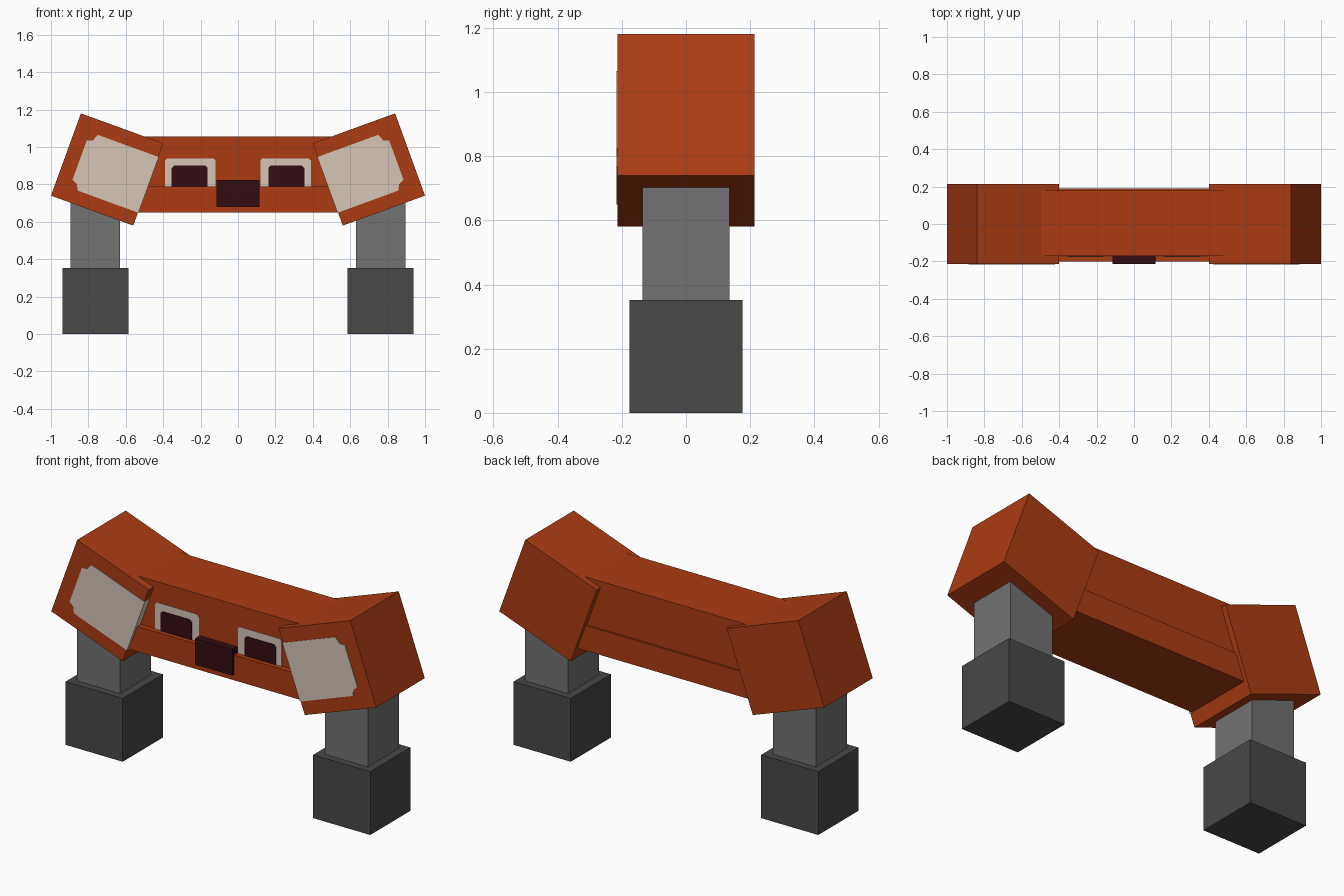
import bpy, bmesh
from math import radians
from mathutils import Matrix

cube = bpy.data.objects.get("Cube")
if cube:
    bpy.data.objects.remove(cube, do_unlink=True)


def material(name, r, g, b):
    m = bpy.data.materials.new(name)
    m.use_nodes = True
    m.diffuse_color = (r, g, b, 1)
    m.node_tree.nodes["Principled BSDF"].inputs["Base Color"].default_value = (r, g, b, 1)
    return m


orange = material("rust orange", 0.41, 0.045, 0.006)
cream = material("cream", 0.68, 0.56, 0.47)
maroon = material("dark maroon", 0.032, 0.004, 0.006)
leg_grey = material("mid grey", 0.168, 0.168, 0.172)
foot_grey = material("dark grey", 0.065, 0.065, 0.065)


def prism(name, outline, y0, y1, mat, matrix=None):
    """Extrude an outline in the x-z plane from y0 to y1."""
    bm = bmesh.new()
    front = bm.faces.new([bm.verts.new((x, y0, z)) for x, z in outline])
    ext = bmesh.ops.extrude_face_region(bm, geom=[front])
    moved = [v for v in ext["geom"] if isinstance(v, bmesh.types.BMVert)]
    bmesh.ops.translate(bm, verts=moved, vec=(0, y1 - y0, 0))
    if matrix:
        bm.transform(matrix)
    bmesh.ops.recalc_face_normals(bm, faces=bm.faces)
    mesh = bpy.data.meshes.new(name)
    bm.to_mesh(mesh)
    bm.free()
    mesh.materials.append(mat)
    ob = bpy.data.objects.new(name, mesh)
    bpy.context.collection.objects.link(ob)
    return ob


def box(name, x0, x1, y0, y1, z0, z1, mat, matrix=None):
    return prism(name, [(x0, z0), (x1, z0), (x1, z1), (x0, z1)], y0, y1, mat, matrix)


def arch(x0, x1, z0, z1, c):
    """Rectangle with clipped top corners."""
    return [(x0, z0), (x1, z0), (x1, z1 - c), (x1 - c, z1), (x0 + c, z1), (x0, z1 - c)]


# Central beam: recessed upper part on a wider lower ledge
box("beam_upper", -0.56, 0.56, -0.17, 0.18, 0.7, 1.055, orange)
box("beam_lower", -0.6, 0.6, -0.2, 0.19, 0.65, 0.79, orange)
box("nose", -0.115, 0.115, -0.213, -0.16, 0.68, 0.825, maroon)

# Face patch on each shoulder, running off its inner edge (local x points inwards)
H = 0.234
patch = [(H, 0.157), (-0.11, 0.157), (-0.125, 0.12), (-0.155, 0.11),
         (-0.155, -0.115), (-0.125, -0.128), (-0.11, -0.16), (H, -0.16)]

for side, s in (("left", 1), ("right", -1)):
    mirror = Matrix.Diagonal((-s, 1, 1, 1))
    # Tilted shoulder block
    tilt = mirror @ Matrix.Translation((-0.7, 0, 0.88)) @ Matrix.Rotation(radians(20), 4, "Y")
    box(side + "_shoulder", -H, H, -0.213, 0.213, -H, H, orange, tilt)
    prism(side + "_shoulder_patch", patch, -0.216, -0.212, cream, tilt)
    box(side + "_shoulder_inner_patch", H - 0.001, H + 0.003, -0.216, -0.16, -0.16, 0.157, cream, tilt)
    # Eye with a pale surround
    prism(side + "_eye_surround", arch(-0.39, -0.12, 0.785, 0.94, 0.012), -0.173, -0.169, cream, mirror)
    prism(side + "_eye", arch(-0.355, -0.163, 0.785, 0.9, 0.012), -0.176, -0.169, maroon, mirror)
    # Leg and foot
    box(side + "_leg", -0.895, -0.63, -0.136, 0.136, 0.34, 0.75, leg_grey, mirror)
    box(side + "_foot", -0.937, -0.586, -0.176, 0.176, 0, 0.352, foot_grey, mirror)
